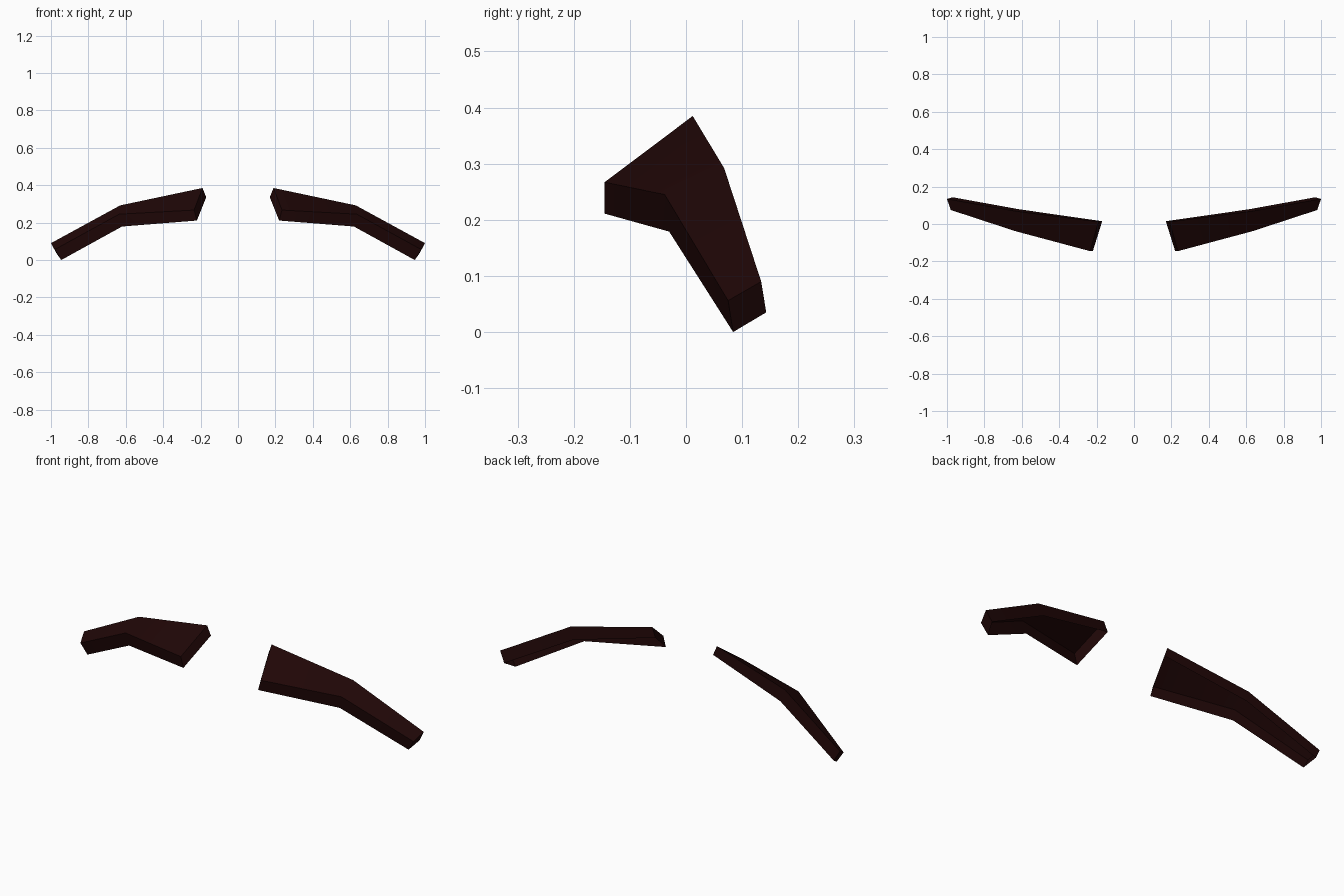
import bpy
import bmesh
import math

cube = bpy.data.objects.get("Cube")
if cube:
    bpy.data.objects.remove(cube)

# Dark brown hair colour
brown = bpy.data.materials.new("dark_brown")
brown.use_nodes = True
colour = (0.014, 0.002, 0.002, 1)
brown.diffuse_color = colour
brown.node_tree.nodes["Principled BSDF"].inputs["Base Color"].default_value = colour

# Four-point sections from inner end to outer tip:
# lower back, upper back, upper front, lower front
SECTIONS = [
    [(0.17, 0.015, 0.335), (0.19, 0.012, 0.385), (0.235, -0.145, 0.267), (0.22, -0.145, 0.211)],
    [(0.61, 0.078, 0.23), (0.63, 0.068, 0.292), (0.635, -0.038, 0.245), (0.62, -0.03, 0.179)],
    [(0.97, 0.143, 0.035), (1.0, 0.134, 0.09), (0.98, 0.075, 0.056), (0.945, 0.084, 0.0)],
]


def make_eyebrow(name, side):
    """Skin the sections into a tapering shell, left open underneath."""
    bm = bmesh.new()
    rings = [[bm.verts.new((side * x, y, z)) for x, y, z in ring] for ring in SECTIONS]
    for a, b in zip(rings, rings[1:]):
        for i in range(3):
            bm.faces.new((a[i], a[i + 1], b[i + 1], b[i]))
    bm.faces.new(rings[0])
    bm.faces.new(rings[-1])
    bmesh.ops.recalc_face_normals(bm, faces=bm.faces)
    mesh = bpy.data.meshes.new(name)
    bm.to_mesh(mesh)
    bm.free()
    mesh.materials.append(brown)
    obj = bpy.data.objects.new(name, mesh)
    bpy.context.collection.objects.link(obj)
    return obj


# Mirrored pair
brows = [make_eyebrow("left_eyebrow", 1), make_eyebrow("right_eyebrow", -1)]

# Soften the bend while keeping the long edges sharp
bpy.ops.object.select_all(action="DESELECT")
for brow in brows:
    brow.select_set(True)
bpy.context.view_layer.objects.active = brows[0]
bpy.ops.object.shade_smooth_by_angle(angle=math.radians(40))
